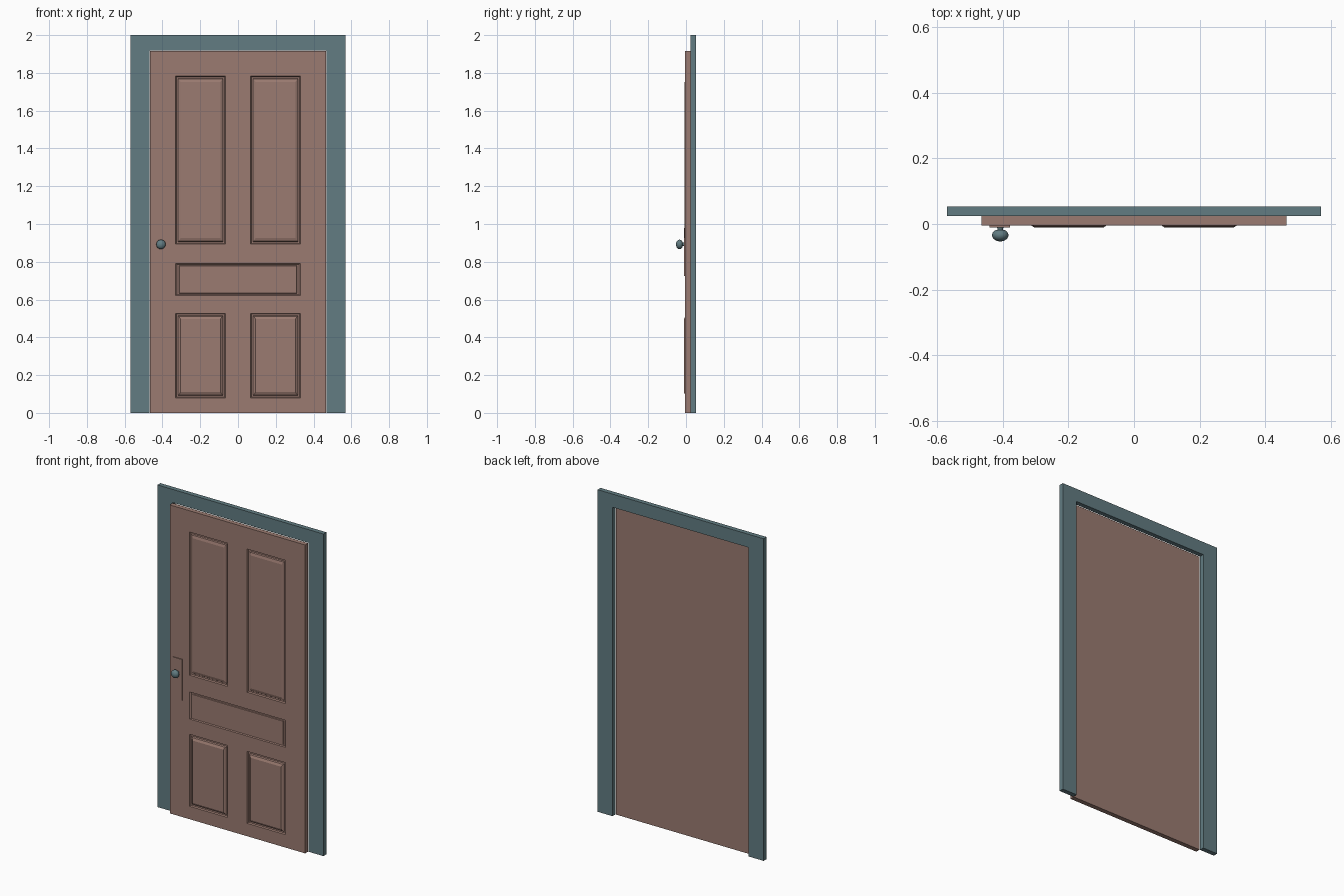
import bpy, bmesh, math

if "Cube" in bpy.data.objects:
    bpy.data.objects.remove(bpy.data.objects["Cube"])


def material(name, rgb):
    m = bpy.data.materials.new(name)
    m.diffuse_color = (*rgb, 1)
    m.use_nodes = True
    m.node_tree.nodes["Principled BSDF"].inputs["Base Color"].default_value = m.diffuse_color
    return m


BROWN = material("warm brown", (0.328, 0.198, 0.165))
TEAL = material("slate teal", (0.122, 0.202, 0.223))


def finish(name, bm, mat):
    me = bpy.data.meshes.new(name)
    bm.to_mesh(me)
    bm.free()
    me.materials.append(mat)
    ob = bpy.data.objects.new(name, me)
    bpy.context.collection.objects.link(ob)
    return ob


def box(bm, x0, x1, y0, y1, z0, z1):
    vs = bmesh.ops.create_cube(bm, size=1)["verts"]
    for v in vs:
        v.co = (x1 if v.co.x > 0 else x0, y1 if v.co.y > 0 else y0, z1 if v.co.z > 0 else z0)


def rect(bm, x0, x1, z0, z1, ix, iz, y):
    return [bm.verts.new((x, y, z)) for x, z in
            ((x0 + ix, z0 + iz), (x1 - ix, z0 + iz), (x1 - ix, z1 - iz), (x0 + ix, z1 - iz))]


def panel(bm, x0, x1, z0, z1, rings):
    """Moulded panel: nested rectangles (x inset, z inset, y)."""
    prev = None
    for r in rings:
        cur = rect(bm, x0, x1, z0, z1, *r)
        if prev:
            for j in range(4):
                k = (j + 1) % 4
                bm.faces.new((prev[j], prev[k], cur[k], cur[j]))
        prev = cur
    bm.faces.new(prev)


FRONT, BACK, LINE = -0.005, 0.024, 0.053

# Door frame: an inverted U profile
bm = bmesh.new()
pts = [(-.57, 0), (-.468, 0), (-.468, 1.918), (.468, 1.918), (.468, 0), (.57, 0), (.57, 2), (-.57, 2)]
face = bm.faces.new([bm.verts.new((x, BACK, z)) for x, z in pts])
ext = bmesh.ops.extrude_face_region(bm, geom=[face])["geom"]
for v in ext:
    if isinstance(v, bmesh.types.BMVert):
        v.co.y = LINE
bmesh.ops.recalc_face_normals(bm, faces=bm.faces)
finish("door_frame", bm, TEAL)

# Door leaf: box with an open front, filled with rails, stiles and panels
bm = bmesh.new()
box(bm, -.465, .465, FRONT, BACK, 0, 1.915)
bm.normal_update()
bmesh.ops.delete(bm, geom=[f for f in bm.faces if f.normal.y < -0.5], context='FACES_ONLY')
xs = [-.465, -.33, -.067, .067, .33, .465]
zs = [0, .08, .527, .622, .79, .894, 1.783, 1.915]
raised = [(0, 0, FRONT), (.004, .004, .004), (.012, .012, .004),
          (.016, .016, -.004), (.026, .030, -.011)]
upper = [(0, 0, FRONT), (.004, .004, .004), (.012, .012, .004),
         (.016, .016, -.002), (.026, .032, -.007)]
flat = [(0, 0, FRONT), (.008, .004, .002), (.018, .010, .002), (.020, .012, -.002)]
for j in range(7):
    for i in range(5):
        cell = (xs[i], xs[i + 1], zs[j], zs[j + 1])
        if j in (1, 5) and i in (1, 3):
            panel(bm, *cell, raised if j == 1 else upper)
        elif not (j == 3 and i in (1, 2, 3)):
            panel(bm, *cell, [(0, 0, FRONT)])
panel(bm, xs[1], xs[4], zs[3], zs[4], flat)
finish("door_leaf", bm, BROWN)

# Lock plate
bm = bmesh.new()
box(bm, -.441, -.378, -.010, FRONT + .002, .726, .98)
finish("lock_plate", bm, BROWN)

# Knob with stem: one lathed profile (radius, y)
bm = bmesh.new()
prof = [(.012, -.008), (.009, -.012), (.009, -.018)]
prof += [(.025 * math.sin(a), -.034 + .019 * math.cos(a))
         for a in [math.radians(d) for d in range(30, 171, 14)]]
prof.append((0, -.053))
vs = [bm.verts.new((r, y, 0)) for r, y in prof]
es = [bm.edges.new(p) for p in zip(vs, vs[1:])]
bmesh.ops.spin(bm, geom=vs + es, cent=(0, 0, 0), axis=(0, 1, 0), angle=2 * math.pi, steps=24)
bmesh.ops.remove_doubles(bm, verts=bm.verts, dist=1e-5)
bmesh.ops.recalc_face_normals(bm, faces=bm.faces)
knob = finish("door_knob", bm, TEAL)
knob.location = (-.408, 0, .892)
bpy.context.view_layer.objects.active = knob
knob.select_set(True)
bpy.ops.object.shade_smooth_by_angle(angle=math.radians(40))
